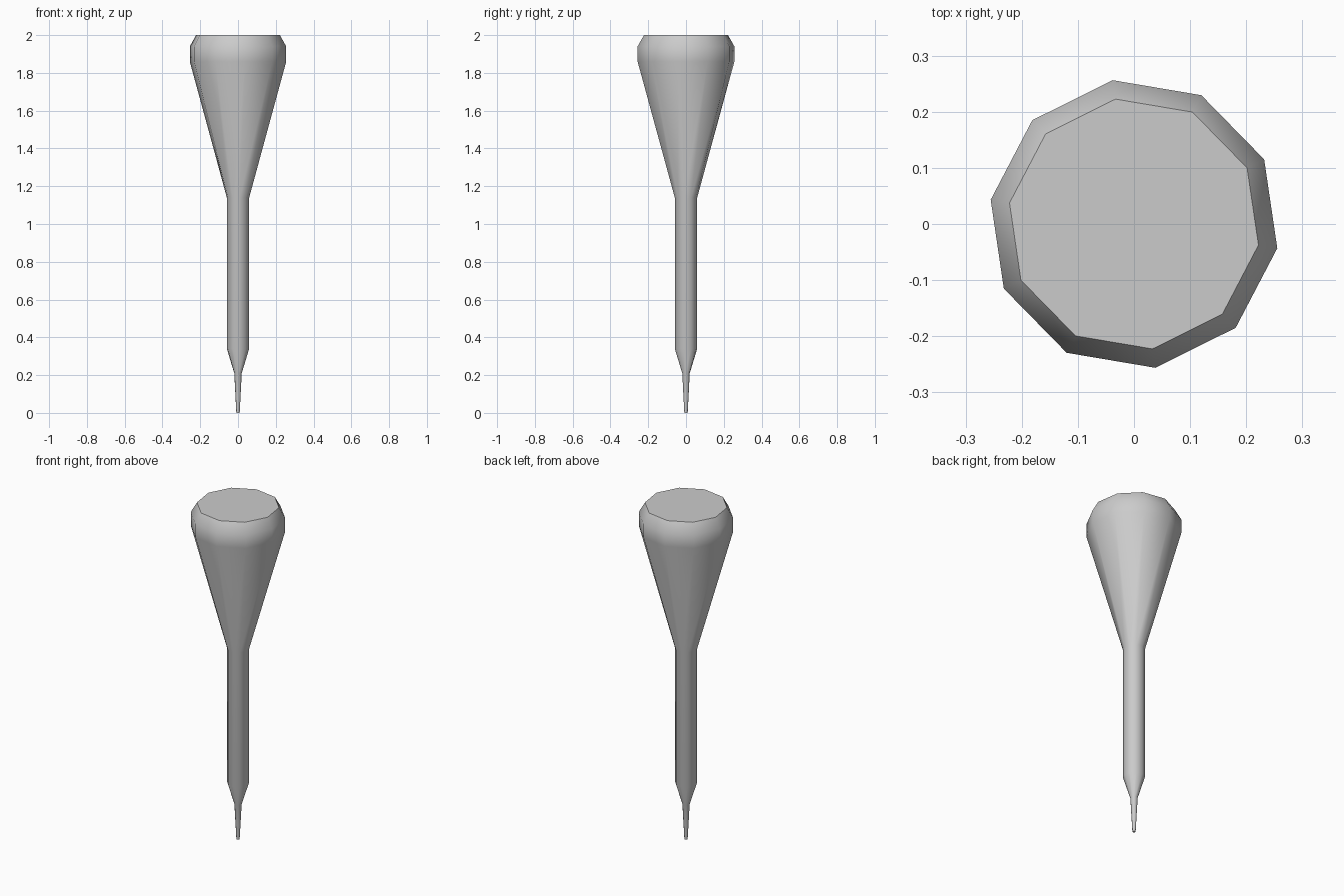
import bpy
import bmesh
import math

if "Cube" in bpy.data.objects:
    bpy.data.objects.remove(bpy.data.objects["Cube"], do_unlink=True)

SIDES = 10
TURN = math.radians(26.4)

# Single light grey material
grey = bpy.data.materials.new("light_grey")
grey.use_nodes = True
colour = (0.6, 0.6, 0.6, 1)
grey.diffuse_color = colour
grey.node_tree.nodes["Principled BSDF"].inputs["Base Color"].default_value = colour


def lathe(name, profile):
    """Turn a (radius, height) profile into a closed ten-sided solid."""
    bm = bmesh.new()
    rings = []
    for radius, z in profile:
        angles = [TURN + math.tau * i / SIDES for i in range(SIDES)]
        rings.append([bm.verts.new((radius * math.cos(a), radius * math.sin(a), z))
                      for a in angles])
    for low, high in zip(rings, rings[1:]):
        for i in range(SIDES):
            j = (i + 1) % SIDES
            bm.faces.new((low[i], low[j], high[j], high[i]))
    bm.faces.new(rings[0][::-1])
    bm.faces.new(rings[-1])
    mesh = bpy.data.meshes.new(name)
    bm.to_mesh(mesh)
    bm.free()
    mesh.materials.append(grey)
    obj = bpy.data.objects.new(name, mesh)
    bpy.context.collection.objects.link(obj)
    return obj


# Thin point, collar, straight shaft, flared grip and bevelled flat end
tool = lathe("dart_body", [
    (0.009, 0), (0.02, 0.21), (0.06, 0.34), (0.06, 1.14),
    (0.259, 1.86), (0.259, 1.94), (0.225, 2.0),
])

# Smooth sides with crisp end caps
bpy.ops.object.select_all(action="DESELECT")
tool.select_set(True)
bpy.context.view_layer.objects.active = tool
bpy.ops.object.shade_smooth_by_angle(angle=math.radians(45))
